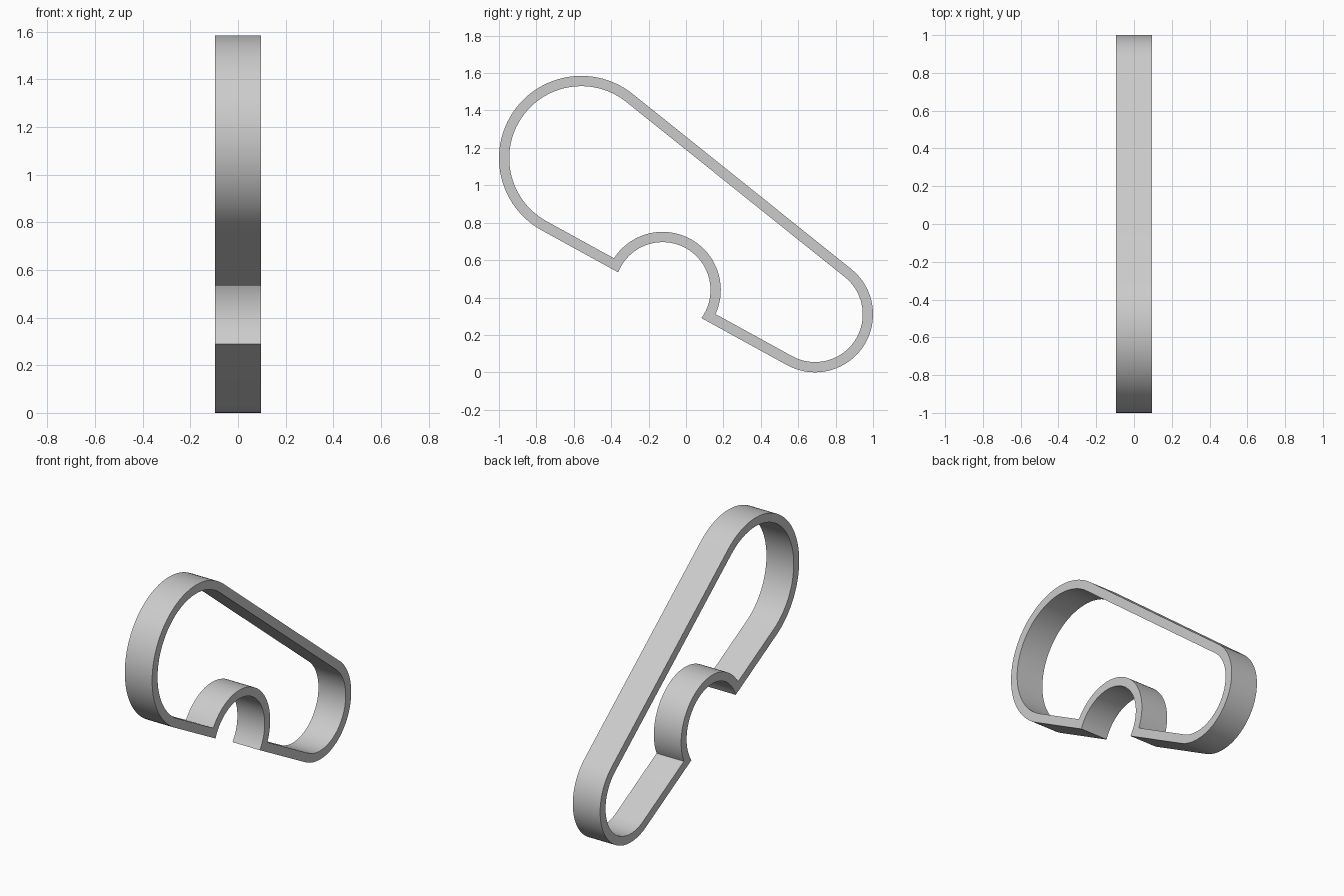
import bpy
import bmesh
from math import acos, asin, pi
from mathutils import Vector, Matrix

cube = bpy.data.objects.get("Cube")
if cube:
    bpy.data.objects.remove(cube, do_unlink=True)

# Main dimensions, with circle centres as (y, z)
BIG, BIG_R = Vector((-0.56, 1.145)), 0.44
SMALL, SMALL_R = Vector((0.69, 0.31)), 0.31
NOTCH, NOTCH_R = Vector((-0.125, 0.44)), 0.256
WALL, HALF_WIDTH = 0.055, 0.096


def polar(angle):
    return Matrix.Rotation(angle, 2) @ Vector((1, 0))


def arc(centre, radius, start, end, steps):
    return [centre + radius * polar(start + (end - start) * i / steps)
            for i in range(steps + 1)]


def outline(inset):
    """Two rounded ends joined by tangents, with a round bite in the lower one."""
    span = SMALL - BIG
    slope = -span.angle_signed(Vector((1, 0))) * -1
    slope = -abs(slope)
    taper = asin((BIG_R - SMALL_R) / span.length)
    upper = slope + pi / 2 - taper
    lower = slope + 3 * pi / 2 + taper
    big_r, small_r, notch_r = BIG_R - inset, SMALL_R - inset, NOTCH_R + inset
    # Half opening of the bite where it meets the lower straight
    reach = (BIG + big_r * polar(lower) - NOTCH).dot(polar(lower))
    half = acos(reach / notch_r)
    return (arc(BIG, big_r, upper, lower, 48)
            + arc(NOTCH, notch_r, lower - half, lower + half - 2 * pi, 40)
            + arc(SMALL, small_r, lower - 2 * pi, upper, 40))


# Closed band: four rings joined into outer, side and inner walls
bm = bmesh.new()
outer, inner = outline(0), outline(WALL)
rings = [[bm.verts.new((x, p.x, p.y)) for p in loop]
         for x, loop in ((-HALF_WIDTH, outer), (HALF_WIDTH, outer),
                         (HALF_WIDTH, inner), (-HALF_WIDTH, inner))]
count = len(outer)
for a, b in zip(rings, rings[1:] + rings[:1]):
    for i in range(count):
        j = (i + 1) % count
        bm.faces.new((a[i], a[j], b[j], b[i]))
bmesh.ops.recalc_face_normals(bm, faces=bm.faces)

mesh = bpy.data.meshes.new("band_frame")
bm.to_mesh(mesh)
bm.free()
band = bpy.data.objects.new("band_frame", mesh)
bpy.context.collection.objects.link(band)

# Plain grey
grey = bpy.data.materials.new("plain_grey")
grey.use_nodes = True
colour = (0.6, 0.6, 0.6, 1)
grey.diffuse_color = colour
grey.node_tree.nodes["Principled BSDF"].inputs["Base Color"].default_value = colour
mesh.materials.append(grey)

# Smooth arcs, crisp edges
bpy.ops.object.select_all(action="DESELECT")
band.select_set(True)
bpy.context.view_layer.objects.active = band
bpy.ops.object.shade_smooth_by_angle()
